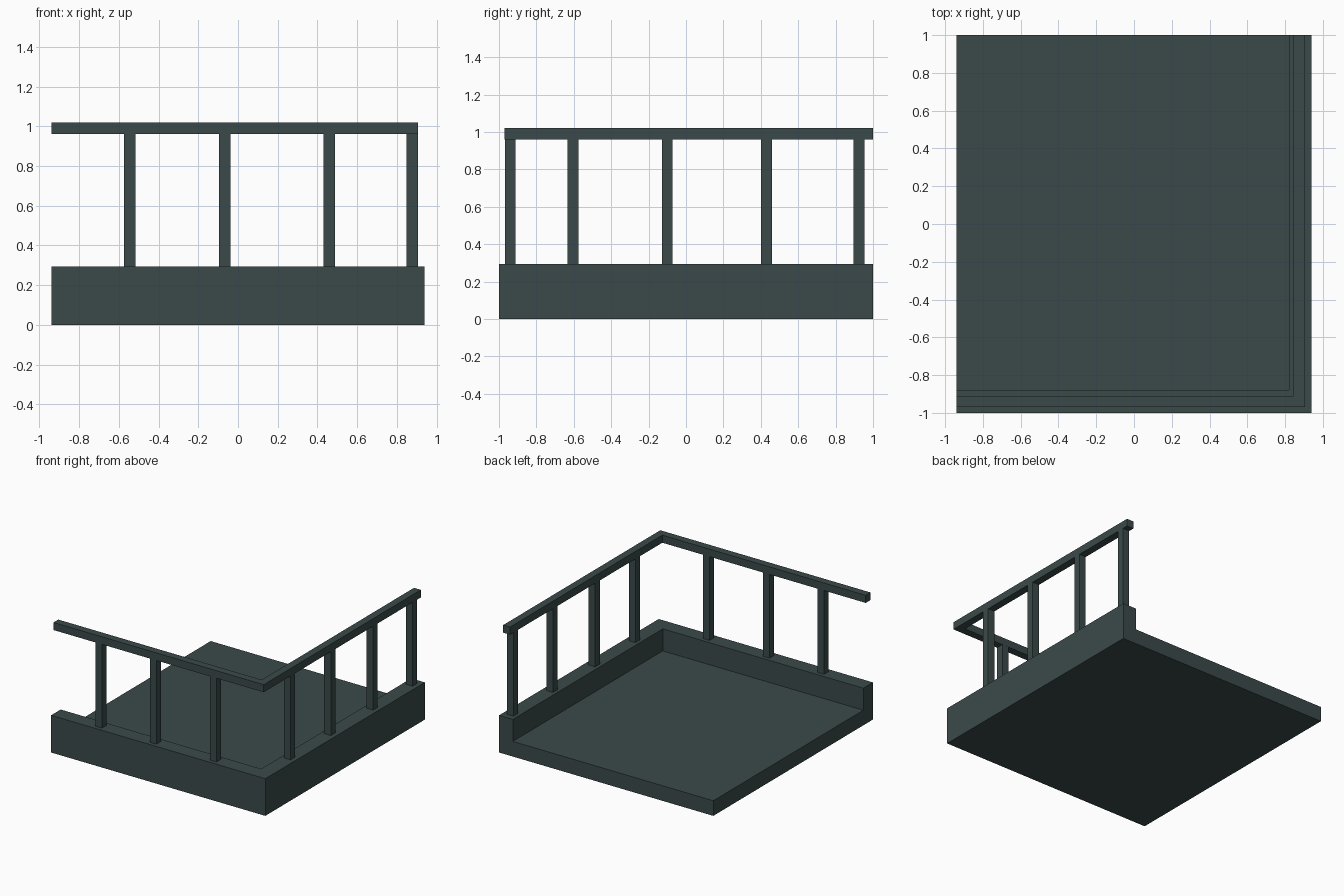
import bpy, bmesh

if "Cube" in bpy.data.objects:
    bpy.data.objects.remove(bpy.data.objects["Cube"])

mat = bpy.data.materials.new("dark slate green")
mat.diffuse_color = (0.044, 0.068, 0.067, 1)
mat.use_nodes = True
mat.node_tree.nodes["Principled BSDF"].inputs["Base Color"].default_value = mat.diffuse_color


def finish(name, bm):
    bmesh.ops.recalc_face_normals(bm, faces=bm.faces[:])
    me = bpy.data.meshes.new(name)
    bm.to_mesh(me)
    bm.free()
    me.materials.append(mat)
    ob = bpy.data.objects.new(name, me)
    bpy.context.collection.objects.link(ob)
    return ob


def raise_faces(bm, faces, h):
    # extrude a region straight up and return its new top faces
    res = bmesh.ops.extrude_face_region(bm, geom=faces)["geom"]
    verts = [g for g in res if isinstance(g, bmesh.types.BMVert)]
    bmesh.ops.translate(bm, verts=verts, vec=(0, 0, h))
    return [g for g in res if isinstance(g, bmesh.types.BMFace)]


def prism(name, outline, z0, z1):
    bm = bmesh.new()
    f = bm.faces.new([bm.verts.new((x, y, z0)) for x, y in outline])
    raise_faces(bm, [f], z1 - z0)
    return finish(name, bm)


# balcony floor with a raised kerb along the front and right
bm = bmesh.new()
xs, ys = (-0.94, 0.82, 0.94), (-1, -0.88, 1)
grid = [[bm.verts.new((x, y, 0)) for x in xs] for y in ys]
cells = [bm.faces.new((grid[j][i], grid[j][i + 1], grid[j + 1][i + 1], grid[j + 1][i]))
         for j in range(2) for i in range(2)]
tops = raise_faces(bm, cells, 0.12)
kerb = [f for f in tops
        if f.calc_center_median().x > 0.82 or f.calc_center_median().y < -0.88]
old = [f for f in kerb]
raise_faces(bm, kerb, 0.175)
bmesh.ops.delete(bm, geom=[f for f in old if f.is_valid], context='FACES_ONLY')
# make sure the underside is closed
bmesh.ops.holes_fill(bm, edges=[e for e in bm.edges if e.is_boundary], sides=0)
finish("balcony_floor", bm)

# L-shaped handrail
prism("handrail", [(-0.94, -0.97), (0.905, -0.97), (0.905, 1), (0.845, 1),
                   (0.845, -0.91), (-0.94, -0.91)], 0.96, 1.02)

# railing posts
R = 0.029
spots = [(x, -0.94) for x in (-0.545, -0.067, 0.46)]
spots += [(0.876, y) for y in (-0.605, -0.1, 0.43, 0.925)]
for i, (x, y) in enumerate(spots):
    prism(f"railing_post_{i + 1}",
          [(x - R, y - R), (x + R, y - R), (x + R, y + R), (x - R, y + R)], 0.295, 0.96)
